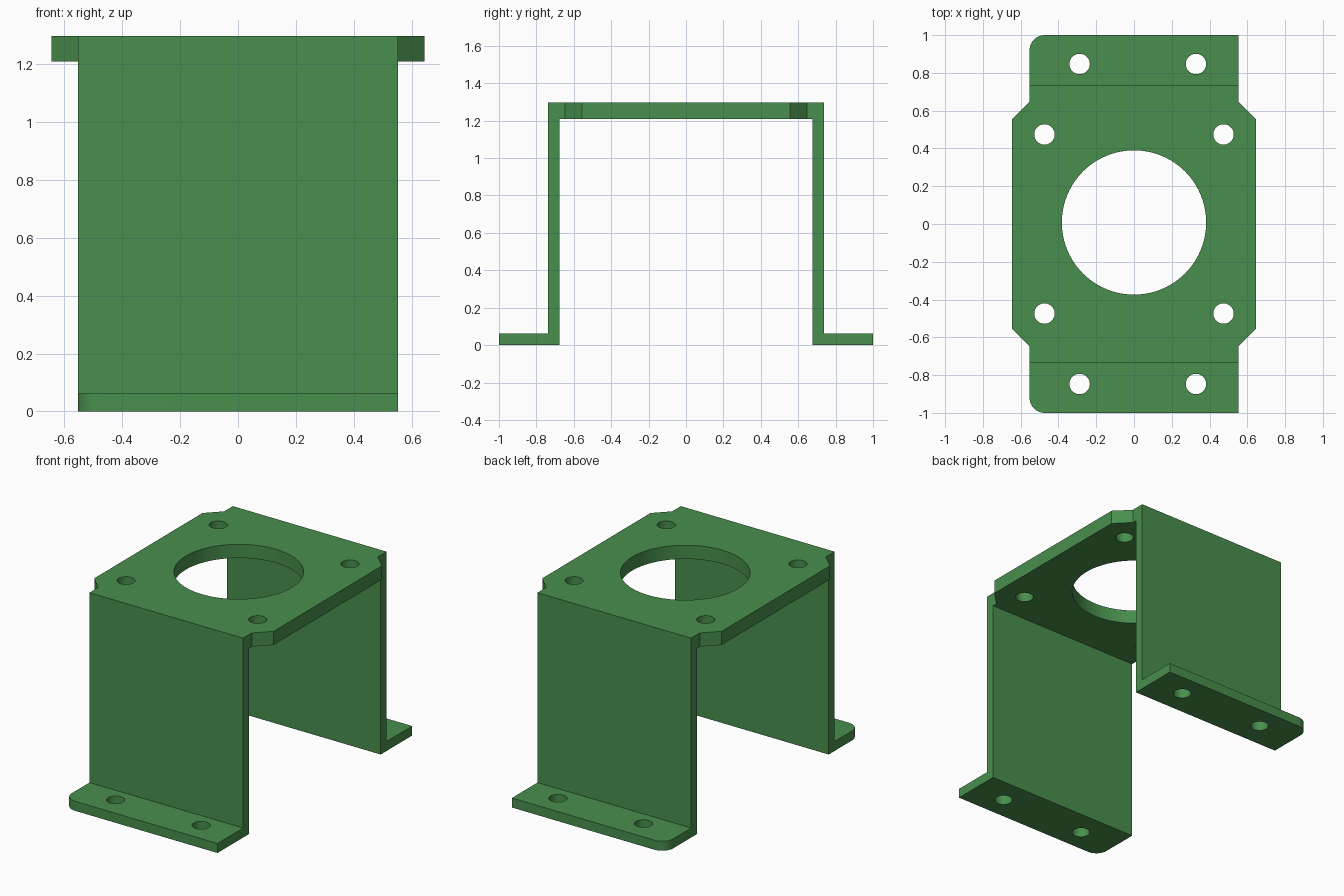
import bpy, bmesh
from mathutils import Vector

if "Cube" in bpy.data.objects:
    bpy.data.objects.remove(bpy.data.objects["Cube"])

HALF_W = 0.553      # half width of legs and feet
WING = 0.645        # half width of the plate
LEG_OUT, LEG_IN = 0.737, 0.677
TOP, PLATE_Z, FOOT_T = 1.297, 1.208, 0.062

green = bpy.data.materials.new("bracket green")
green.diffuse_color = (0.065, 0.275, 0.073, 1)
green.use_nodes = True
green.node_tree.nodes["Principled BSDF"].inputs["Base Color"].default_value = green.diffuse_color


def prism(name, points, direction):
    """Extrude a closed outline along a vector."""
    bm = bmesh.new()
    face = bm.faces.new([bm.verts.new(p) for p in points])
    ext = bmesh.ops.extrude_face_region(bm, geom=[face])
    moved = [v for v in ext["geom"] if isinstance(v, bmesh.types.BMVert)]
    bmesh.ops.translate(bm, verts=moved, vec=Vector(direction))
    bmesh.ops.recalc_face_normals(bm, faces=bm.faces)
    mesh = bpy.data.meshes.new(name)
    bm.to_mesh(mesh)
    bm.free()
    obj = bpy.data.objects.new(name, mesh)
    bpy.context.collection.objects.link(obj)
    mesh.materials.append(green)
    return obj


def combine(target, tool, operation):
    """Apply a boolean and discard the tool object."""
    mod = target.modifiers.new(operation.lower(), 'BOOLEAN')
    mod.operation, mod.object, mod.solver = operation, tool, 'EXACT'
    bpy.context.view_layer.objects.active = target
    bpy.ops.object.modifier_apply(modifier=mod.name)
    bpy.data.objects.remove(tool)


def drill(target, x, y, z, radius, sides):
    """Cut a vertical round hole."""
    bpy.ops.mesh.primitive_cylinder_add(vertices=sides, radius=radius, depth=0.3,
                                        location=(x, y, z))
    tool = bpy.context.object
    tool.data.materials.append(green)
    combine(target, tool, 'DIFFERENCE')


# Bent strip: foot, leg, top, leg, foot
half = [(1, 0), (1, FOOT_T), (LEG_OUT, FOOT_T), (LEG_OUT, TOP)]
inner = [(LEG_IN, PLATE_Z), (LEG_IN, 0)]
outline = (half + [(-y, z) for y, z in reversed(half)]
           + [(-y, z) for y, z in reversed(inner)] + inner)
bracket = prism("motor_bracket", [(-HALF_W, y, z) for y, z in outline], (2 * HALF_W, 0, 0))

# Rounded foot corners on the left side
bm = bmesh.new()
bm.from_mesh(bracket.data)
corners = [e for e in bm.edges
           if all(v.co.x < 0 and abs(v.co.y) > 0.99 for v in e.verts)]
bmesh.ops.bevel(bm, geom=corners, offset=0.08, segments=10, profile=0.5, affect='EDGES')
bm.to_mesh(bracket.data)
bm.free()

# Wider plate with chamfered corners
quarter = [(WING, 0.556), (HALF_W, 0.648)]
right = [(x, -y) for x, y in quarter[::-1]] + quarter
plate = prism("plate", [(x, y, PLATE_Z) for x, y in right + [(-x, -y) for x, y in right]],
              (0, 0, TOP - PLATE_Z))
combine(bracket, plate, 'UNION')

# Large centre bore, plate screw holes and foot screw holes
drill(bracket, 0, 0.008, 1.25, 0.382, 96)
for sy in (-1, 1):
    for x in (-0.474, 0.474):
        drill(bracket, x, sy * 0.474, 1.25, 0.054, 40)
    for x in (-0.288, 0.328):
        drill(bracket, x, sy * 0.847, 0.03, 0.054, 40)

# Smooth the bores, keep the bends sharp
bpy.ops.object.select_all(action='DESELECT')
bracket.select_set(True)
bpy.context.view_layer.objects.active = bracket
bpy.ops.object.shade_smooth_by_angle(angle=0.52)
